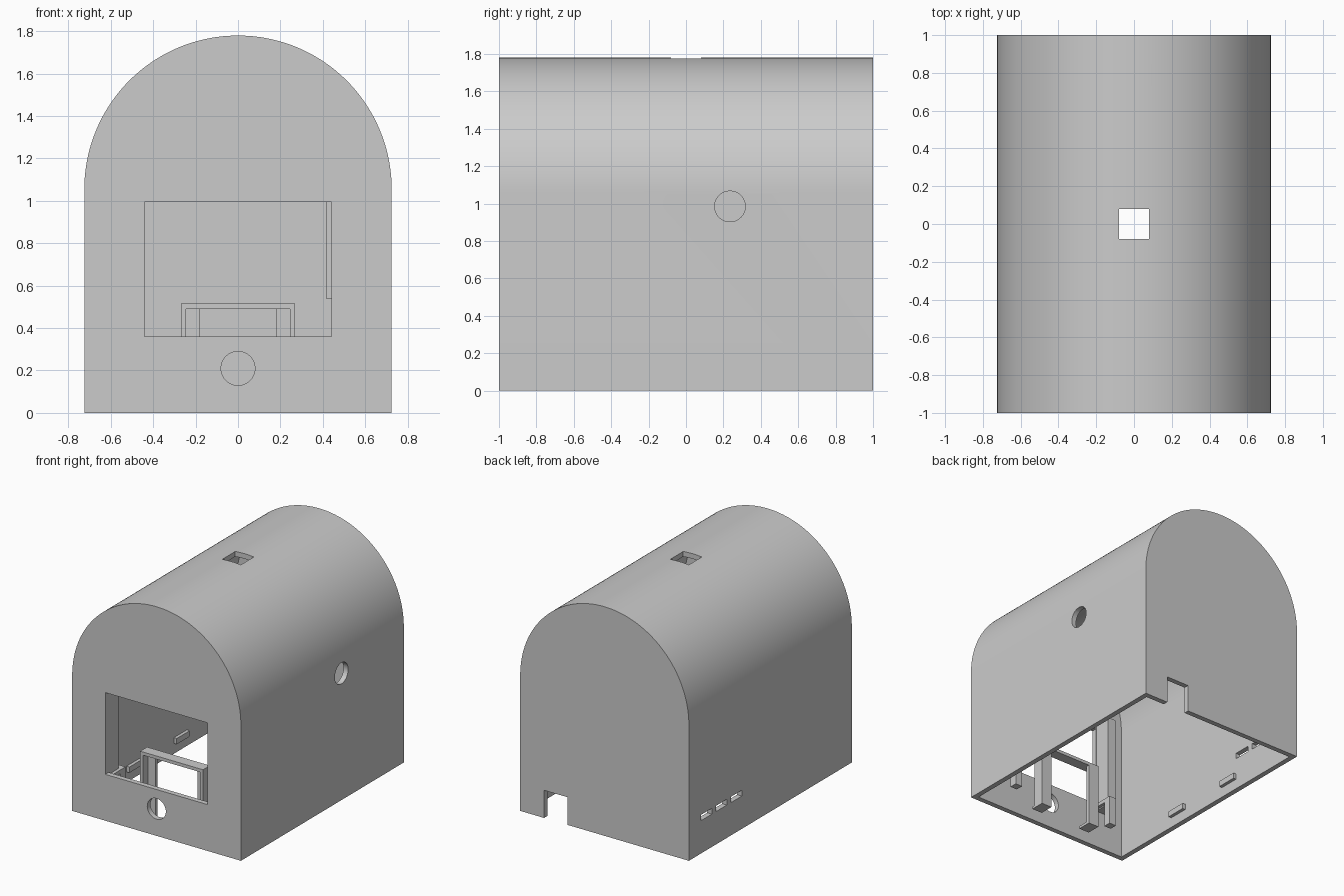
import bpy, bmesh, math
from mathutils import Matrix, Vector

old = bpy.data.objects.get("Cube")
if old:
    bpy.data.objects.remove(old, do_unlink=True)

HALF_W, SPRING, WALL = 0.725, 1.055, 0.04
GREY = (0.6, 0.6, 0.6, 1.0)

grey = bpy.data.materials.new("plain_grey")
grey.use_nodes = True
grey.diffuse_color = GREY
grey.node_tree.nodes["Principled BSDF"].inputs["Base Color"].default_value = GREY


def finish(name, bm):
    """Turn a bmesh into a named object with the grey material."""
    bmesh.ops.recalc_face_normals(bm, faces=bm.faces)
    mesh = bpy.data.meshes.new(name)
    bm.to_mesh(mesh)
    bm.free()
    mesh.materials.append(grey)
    obj = bpy.data.objects.new(name, mesh)
    bpy.context.collection.objects.link(obj)
    return obj


def add_box(bm, x, y, z):
    """Add a box given its (min, max) range on each axis."""
    centre = Vector([(a + b) / 2 for a, b in (x, y, z)])
    size = [b - a for a, b in (x, y, z)]
    bmesh.ops.create_cube(bm, size=1,
                          matrix=Matrix.Translation(centre) @ Matrix.Diagonal((*size, 1)))


def boxes(name, ranges):
    bm = bmesh.new()
    for r in ranges:
        add_box(bm, *r)
    return finish(name, bm)


def rod(name, centre, radius, length, axis):
    bm = bmesh.new()
    turn = Matrix.Rotation(math.pi / 2, 4, axis)
    bmesh.ops.create_cone(bm, cap_ends=True, segments=48, radius1=radius, radius2=radius,
                          depth=length, matrix=Matrix.Translation(centre) @ turn)
    return finish(name, bm)


def arch(name, half_w, bottom, y0, y1, segments=96):
    """Extrude an arched outline along y."""
    bm = bmesh.new()
    outline = [(-half_w, bottom), (half_w, bottom)]
    for i in range(segments + 1):
        a = math.pi * i / segments
        outline.append((half_w * math.cos(a), SPRING + half_w * math.sin(a)))
    face = bm.faces.new([bm.verts.new((x, y0, z)) for x, z in outline])
    moved = bmesh.ops.extrude_face_region(bm, geom=[face])["geom"]
    verts = [v for v in moved if isinstance(v, bmesh.types.BMVert)]
    bmesh.ops.translate(bm, vec=(0, y1 - y0, 0), verts=verts)
    return finish(name, bm)


def cut(target, cutter):
    mod = target.modifiers.new("cut", 'BOOLEAN')
    mod.operation = 'DIFFERENCE'
    mod.solver = 'EXACT'
    mod.object = cutter
    cutter.hide_render = True
    bpy.context.view_layer.objects.active = target
    bpy.ops.object.modifier_apply(modifier=mod.name)
    bpy.data.objects.remove(cutter, do_unlink=True)


# Arched housing, hollow and open underneath
housing = arch("housing", HALF_W, 0, -1, 1)
cut(housing, arch("cavity", HALF_W - WALL, -0.1, -1 + WALL, 1 - WALL))

# Front window, button hole, side hole, roof hole and cable notch
cut(housing, boxes("window_cut", [((-0.44, 0.44), (-1.1, -0.9), (0.36, 0.995))]))
cut(housing, rod("button_cut", (0, -1, 0.21), 0.08, 0.2, 'X'))
cut(housing, rod("side_cut", (HALF_W, 0.235, 0.985), 0.082, 0.3, 'Y'))
cut(housing, boxes("roof_cut", [((-0.08, 0.08), (-0.08, 0.08), (1.6, 1.9))]))
cut(housing, boxes("notch_cut", [((0.32, 0.52), (0.9, 1.1), (-0.1, 0.215))]))

# Row of three vent slots low on one side
for i in range(3):
    y = 0.35 + 0.184 * i
    cut(housing, boxes("vent_cut", [((-0.8, -0.6), (y, y + 0.135), (0.255, 0.3))]))

bpy.ops.object.select_all(action='DESELECT')
housing.select_set(True)
bpy.context.view_layer.objects.active = housing
bpy.ops.object.shade_smooth_by_angle(angle=math.radians(30))


def mirrored(x, s):
    return tuple(sorted((s * x[0], s * x[1])))


# Bridge-shaped holder behind the window: posts, rear lips and feet
parts = [((-0.27, 0.27), (-0.815, -0.73), (0.49, 0.515))]
for s in (-1, 1):
    parts += [
        (mirrored((0.245, 0.27), s), (-0.815, -0.73), (0.02, 0.49)),
        (mirrored((0.18, 0.245), s), (-0.755, -0.73), (0.02, 0.49)),
        (mirrored((0.18, 0.27), s), (-0.84, -0.73), (0.0, 0.02)),
    ]
boxes("holder_frame", parts)

# Posts beside the window
boxes("right_post", [((-0.52, -0.445), (-0.965, -0.83), (0.3, 1.04))])
boxes("left_post", [((0.415, 0.5), (-0.965, -0.83), (0.54, 1.04))])

# Small brackets under the window and clips on the side walls
for s, side in ((-1, "right"), (1, "left")):
    boxes(side + "_bracket", [
        (mirrored((0.42, 0.48), s), (-0.84, -0.78), (0.11, 0.34)),
        (mirrored((0.42, 0.48), s), (-0.965, -0.84), (0.31, 0.34)),
    ])
    boxes(side + "_clips", [
        (mirrored((0.66, 0.69), s), (y, y + 0.16), (0.08, 0.125)) for y in (-0.39, 0.19)
    ])
